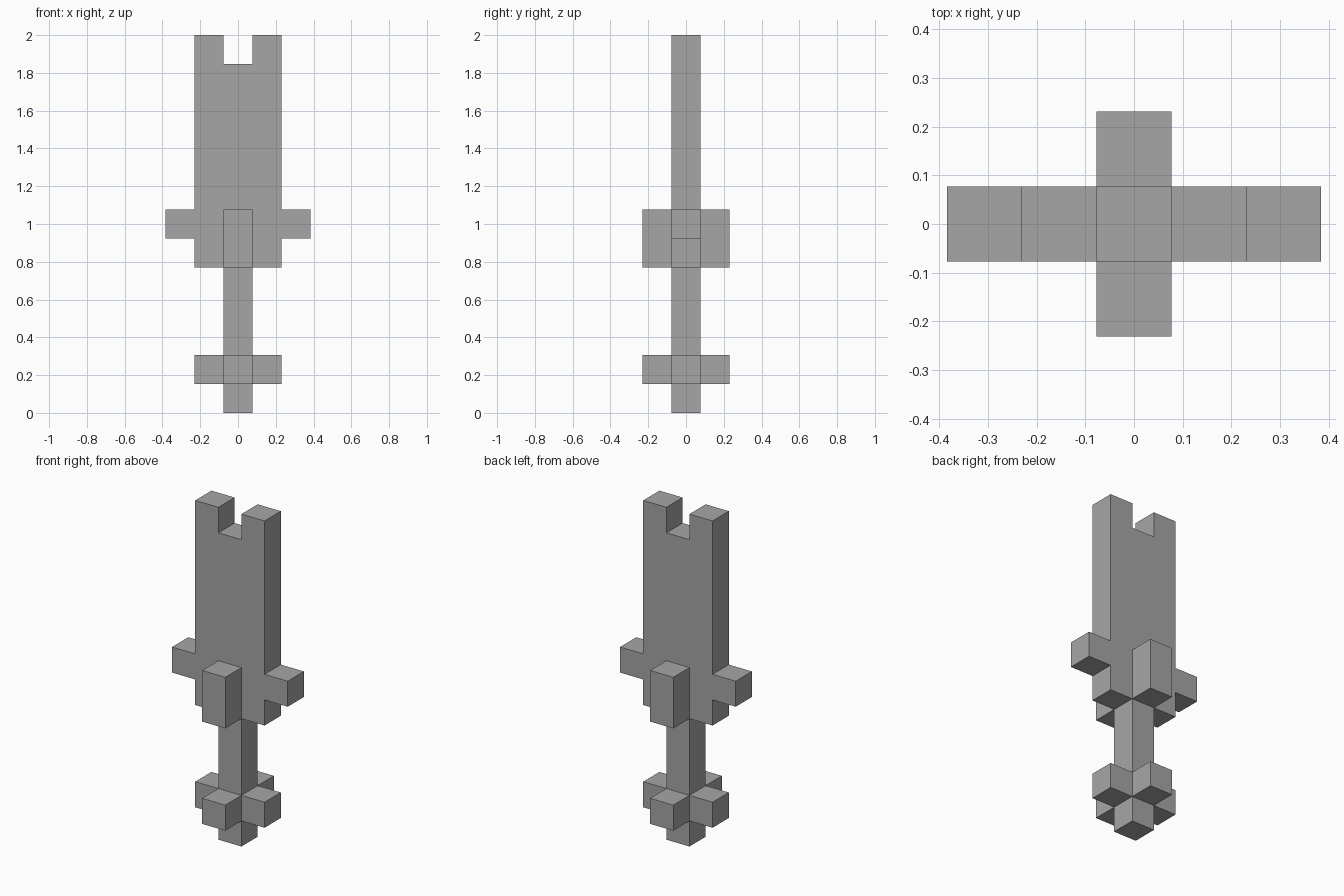
import bpy
import bmesh

U = 2 / 13      # one block of the model's grid
H = U / 2

cube = bpy.data.objects.get("Cube")
if cube:
    bpy.data.objects.remove(cube, do_unlink=True)

grey = bpy.data.materials.new("plain grey")
grey.use_nodes = True
colour = (0.38, 0.38, 0.38, 1)
grey.diffuse_color = colour
grey.node_tree.nodes["Principled BSDF"].inputs["Base Color"].default_value = colour


def add_object(name, bm):
    bmesh.ops.recalc_face_normals(bm, faces=bm.faces)
    mesh = bpy.data.meshes.new(name)
    bm.to_mesh(mesh)
    bm.free()
    mesh.materials.append(grey)
    obj = bpy.data.objects.new(name, mesh)
    bpy.context.collection.objects.link(obj)
    return obj


def block(name, x, y, bottom, top):
    """One-block-wide box centred on x, y, spanning bottom to top in blocks."""
    bm = bmesh.new()
    bmesh.ops.create_cube(bm, size=U)
    bmesh.ops.scale(bm, vec=(1, 1, top - bottom), verts=bm.verts)
    bmesh.ops.translate(bm, vec=(x * U, y * U, (bottom + top) * H), verts=bm.verts)
    return add_object(name, bm)


# Blade: flat slab with a square notch in its tip
half_profile = [(1.5, 5), (1.5, 13), (0.5, 13), (0.5, 12)]
outline = half_profile + [(-x, z) for x, z in reversed(half_profile)]
bm = bmesh.new()
face = bm.faces.new([bm.verts.new((x * U, -H, z * U)) for x, z in outline])
extruded = bmesh.ops.extrude_face_region(bm, geom=[face])["geom"]
bmesh.ops.translate(bm, vec=(0, U, 0),
                    verts=[v for v in extruded if isinstance(v, bmesh.types.BMVert)])
add_object("blade", bm)

# Handle running down through the pommel
block("handle", 0, 0, 0, 5)

# Guard arms at the sides, taller prongs and pommel knobs all round
for side, x in (("left", 1), ("right", -1)):
    block(side + "_guard_arm", 2 * x, 0, 6, 7)
    block(side + "_pommel_knob", x, 0, 1, 2)
for side, y in (("front", -1), ("back", 1)):
    block(side + "_guard_prong", 0, y, 5, 7)
    block(side + "_pommel_knob", 0, y, 1, 2)
